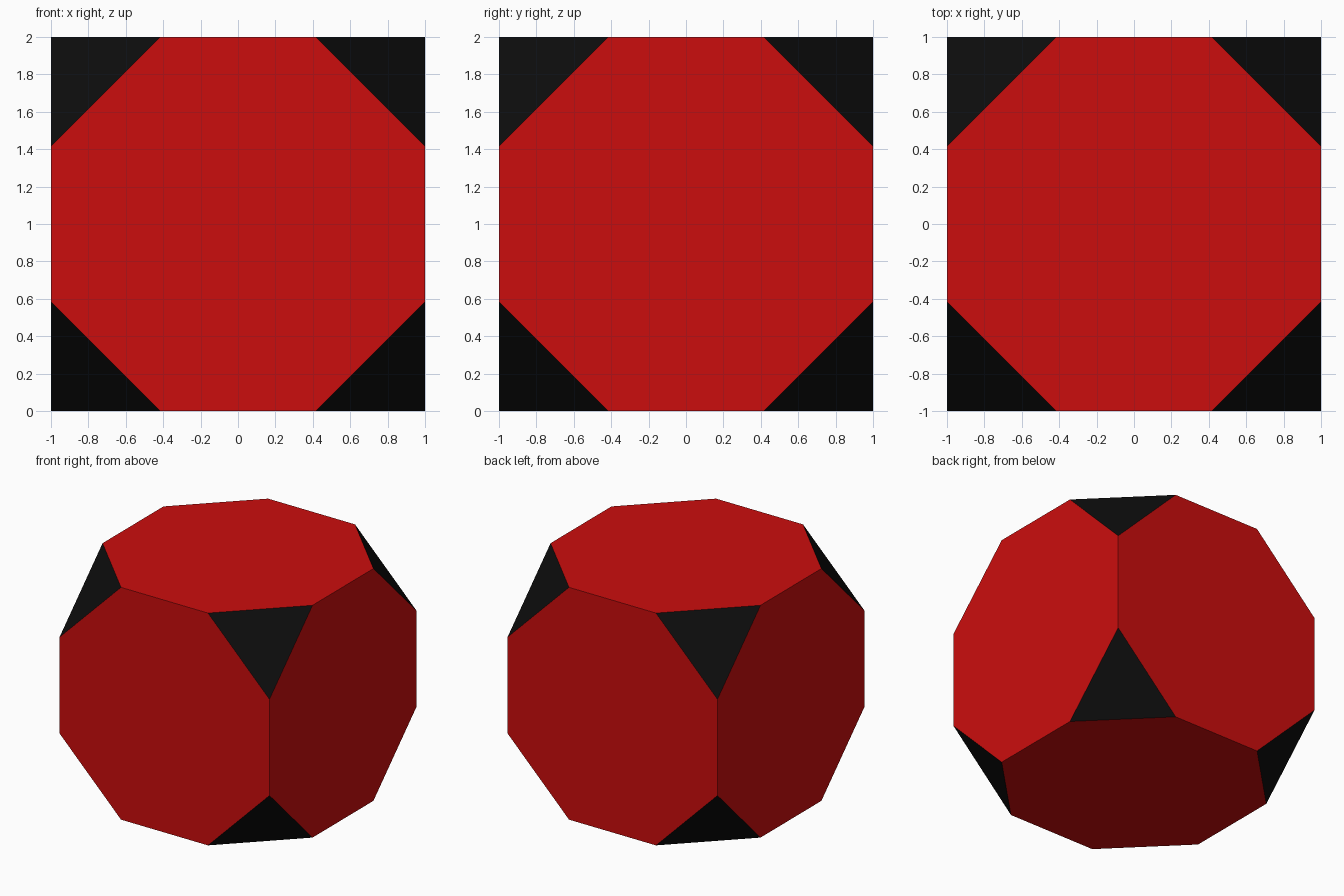
import bpy
import bmesh
import math
from itertools import product
from mathutils import Vector

cube = bpy.data.objects.get("Cube")
if cube:
    bpy.data.objects.remove(cube, do_unlink=True)


def make_material(name, rgb):
    mat = bpy.data.materials.new(name)
    mat.use_nodes = True
    mat.diffuse_color = (*rgb, 1)
    mat.node_tree.nodes["Principled BSDF"].inputs["Base Color"].default_value = (*rgb, 1)
    return mat


red = make_material("red", (0.6, 0.004, 0.004))
black = make_material("black", (0.004, 0.004, 0.004))

# Cube with every corner sliced off so that each side is a regular octagon
HALF_EDGE = math.sqrt(2) - 1
bm = bmesh.new()
bmesh.ops.create_cube(bm, size=2)
for signs in product((-1, 1), repeat=3):
    corner = Vector(signs)
    cut = bmesh.ops.bisect_plane(
        bm, geom=bm.verts[:] + bm.edges[:] + bm.faces[:], dist=1e-5,
        plane_co=corner * (2 + HALF_EDGE) / 3, plane_no=corner.normalized(),
        clear_outer=True)
    rim = [e for e in cut["geom_cut"] if isinstance(e, bmesh.types.BMEdge)]
    bmesh.ops.edgeloop_fill(bm, edges=rim)
bmesh.ops.recalc_face_normals(bm, faces=bm.faces[:])

# Octagonal sides are red, slanted corner triangles are black
for face in bm.faces:
    face.normal_update()
    face.material_index = 0 if max(abs(c) for c in face.normal) > 0.9 else 1
    face.smooth = False
bmesh.ops.translate(bm, verts=bm.verts[:], vec=(0, 0, 1))

mesh = bpy.data.meshes.new("truncated_cube")
bm.to_mesh(mesh)
bm.free()
mesh.materials.append(red)
mesh.materials.append(black)
body = bpy.data.objects.new("truncated_cube", mesh)
bpy.context.collection.objects.link(body)
